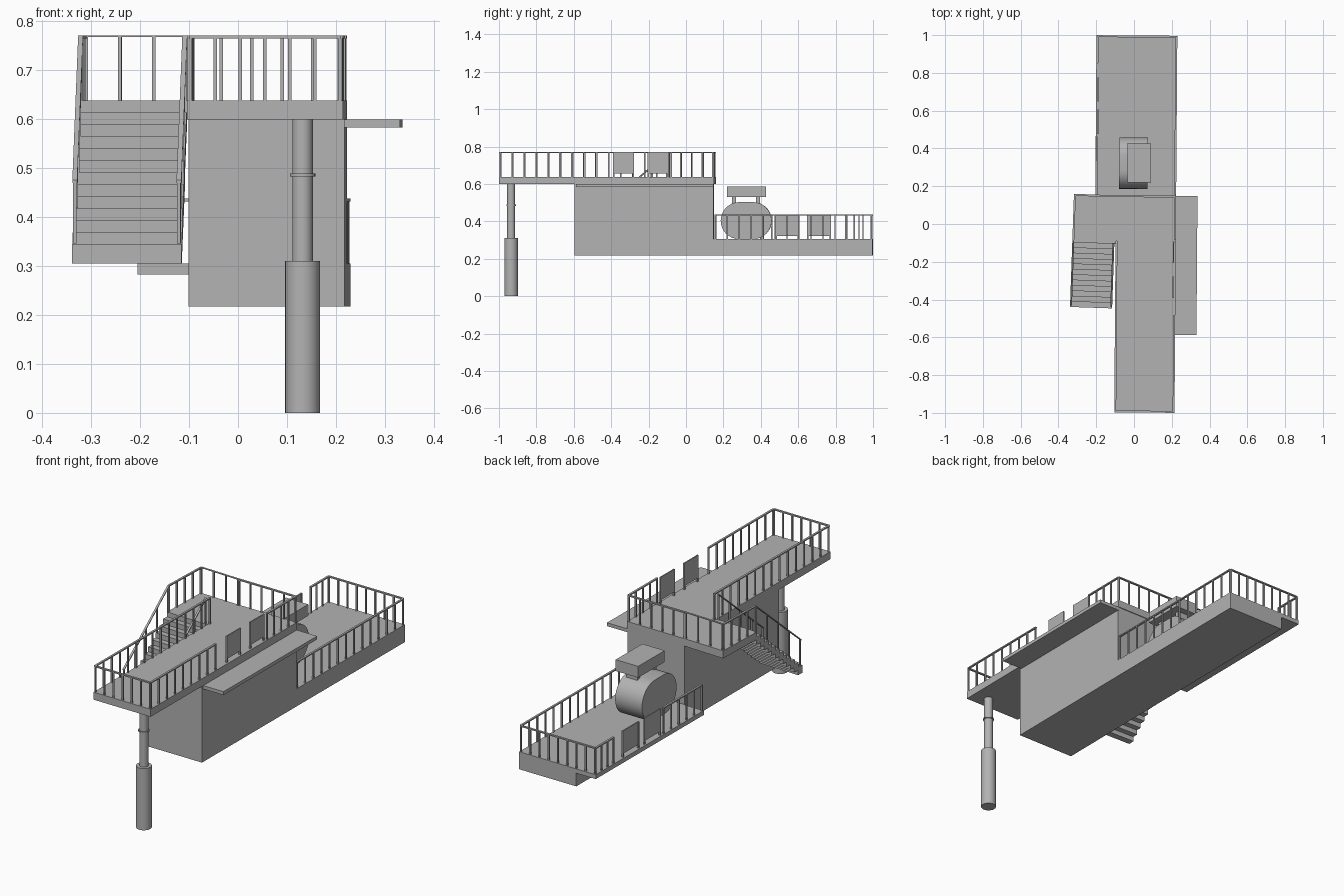
import bpy, bmesh, math
from mathutils import Matrix, Vector

cube = bpy.data.objects.get("Cube")
if cube:
    bpy.data.objects.remove(cube, do_unlink=True)

grey = bpy.data.materials.new("plain_grey")
grey.use_nodes = True
grey.diffuse_color = (0.45, 0.45, 0.45, 1)
grey.node_tree.nodes["Principled BSDF"].inputs["Base Color"].default_value = (0.45, 0.45, 0.45, 1)


def turn(degrees, pivot):
    p = Vector(pivot)
    return (Matrix.Translation(p) @ Matrix.Rotation(math.radians(degrees), 4, 'Z')
            @ Matrix.Translation(-p))


# The hull is turned very slightly, the landing and stairs a little more
MAIN = turn(-0.43, (0, 0, 0))
STAIR = turn(-2.0, (-0.1, 0.152, 0))


def finish(name, bm, frame=MAIN, smooth=False):
    bm.transform(frame)
    bmesh.ops.recalc_face_normals(bm, faces=bm.faces)
    mesh = bpy.data.meshes.new(name)
    bm.to_mesh(mesh)
    bm.free()
    mesh.materials.append(grey)
    obj = bpy.data.objects.new(name, mesh)
    bpy.context.collection.objects.link(obj)
    if smooth:
        bpy.ops.object.select_all(action='DESELECT')
        obj.select_set(True)
        bpy.context.view_layer.objects.active = obj
        bpy.ops.object.shade_smooth_by_angle(angle=math.radians(35))
    return obj


def add_box(bm, x, y, z):
    size = Matrix.Diagonal((x[1] - x[0], y[1] - y[0], z[1] - z[0], 1))
    mid = Matrix.Translation((sum(x) / 2, sum(y) / 2, sum(z) / 2))
    bmesh.ops.create_cube(bm, size=1, matrix=mid @ size)


def box(name, x, y, z, frame=MAIN):
    bm = bmesh.new()
    add_box(bm, x, y, z)
    return finish(name, bm, frame)


def add_bar(bm, a, b, width=0.01, height=0.006):
    """Rectangular bar from a to b, keeping its end cuts vertical."""
    a, b = Vector(a), Vector(b)
    side = (b - a).cross(Vector((0, 0, 1))).normalized() * width / 2
    up = Vector((0, 0, height / 2))
    ends = [[bm.verts.new(p + s * side + t * up)
             for s, t in ((-1, -1), (1, -1), (1, 1), (-1, 1))] for p in (a, b)]
    bm.faces.new(ends[0])
    bm.faces.new(ends[1])
    for i in range(4):
        j = (i + 1) % 4
        bm.faces.new((ends[0][i], ends[0][j], ends[1][j], ends[1][i]))


def railing(name, a, b, step=0.064, frame=MAIN, tall=0.133, thick=0.006):
    """Handrail above the foot line a-b, with evenly spaced square posts."""
    bm = bmesh.new()
    a, b = Vector(a), Vector(b)
    lift = Vector((0, 0, tall - thick / 2))
    add_bar(bm, a + lift, b + lift, height=thick)
    count = max(2, round((b - a).length / step))
    h = 0.0035
    for i in range(count + 1):
        p = a.lerp(b, (i + 0.04 * (1 - 2 * i / count)) / count)
        add_box(bm, (p.x - h, p.x + h), (p.y - h, p.y + h), (p.z, p.z + tall - thick))
    return finish(name, bm, frame)


# Hull, decks and side shelf
UP, LOW = 0.638, 0.305
box("lower_hull", (-0.097, 0.222), (-0.595, 0.998), (0.217, LOW))
box("upper_hull", (-0.097, 0.222), (-0.595, 0.148), (LOW, 0.6))
box("upper_deck", (-0.097, 0.222), (-0.998, 0.152), (0.6, UP))
box("lower_deck_overhang", (-0.206, -0.097), (0.15, 0.998), (0.283, LOW))
box("side_shelf", (0.215, 0.335), (-0.585, 0.15), (0.583, 0.6))

# Landing and stairs
box("landing", (-0.318, -0.09), (-0.105, 0.152), (0.6, UP), STAIR)
steps = bmesh.new()
rise, run = 0.0245, 0.0285
for i in range(12):
    top, back = UP - rise * (i + 1), -0.105 - run * i
    add_box(steps, (-0.318, -0.095), (back - run, back + 0.004), (top - 0.039, top))
finish("stair_steps", steps, STAIR)

# Upper railings
railing("upper_front_railing", (-0.092, -0.993, UP), (0.217, -0.993, UP), 0.048)
railing("upper_left_railing_front", (0.217, -0.993, UP), (0.217, -0.48, UP))
railing("upper_left_railing_back", (0.217, -0.08, UP), (0.217, 0.147, UP))
railing("upper_right_railing", (-0.092, -0.993, UP), (-0.092, -0.09, UP))
railing("upper_back_railing", (-0.1, 0.147, UP), (0.217, 0.147, UP))
railing("landing_back_railing", (-0.313, 0.147, UP), (-0.1, 0.147, UP), 0.063, STAIR, thick=0.003)
railing("landing_side_railing", (-0.313, -0.1, UP), (-0.313, 0.147, UP), 0.063, STAIR)
railing("stair_railing", (-0.313, -0.1, UP), (-0.313, -0.44, 0.343), 0.11, STAIR)
railing("stair_inner_railing", (-0.1, -0.1, UP), (-0.1, -0.44, 0.343), 0.11, STAIR)

# Lower railings
railing("lower_back_railing", (-0.2, 0.993, LOW), (0.217, 0.993, LOW), 0.05)
railing("lower_left_railing", (0.217, 0.155, LOW), (0.217, 0.993, LOW))
railing("lower_right_railing_back", (-0.2, 0.85, LOW), (-0.2, 0.993, LOW), 0.05)
railing("lower_right_railing_front", (-0.2, 0.155, LOW), (-0.2, 0.46, LOW))

# Gate panels in the railing gaps, each hung between two posts
for name, x, floor, spans in (
        ("upper_gate", 0.21, UP, ((-0.385, -0.28), (-0.2, -0.095))),
        ("lower_gate", -0.195, LOW, ((0.48, 0.6), (0.65, 0.77)))):
    for number, (near, far) in enumerate(spans):
        bm = bmesh.new()
        add_box(bm, (x - 0.003, x + 0.003), (near, far), (floor + 0.018, floor + 0.132))
        for y in (near, far):
            add_box(bm, (x - 0.004, x + 0.004), (y - 0.004, y + 0.004), (floor, floor + 0.132))
        finish(f"{name}_{number + 1}", bm)

# Telescopic support leg
for name, radius, low, high in (("leg_sleeve", 0.036, 0, 0.31),
                                ("leg_rod", 0.021, 0.31, 0.6),
                                ("leg_collar", 0.026, 0.483, 0.489)):
    bm = bmesh.new()
    bmesh.ops.create_cone(bm, cap_ends=True, segments=24, radius1=radius, radius2=radius,
                          depth=high - low,
                          matrix=Matrix.Translation((0.132, -0.935, (low + high) / 2)))
    finish(name, bm, Matrix(), True)

# Winch drum with rounded ends, lying across the lower deck
bm = bmesh.new()
ring = []
for side in (1, -1):
    for i in range(17):
        a = math.pi * (i / 16 - 0.5)
        ring.append(bm.verts.new((-0.08, 0.322 + side * (0.037 + 0.099 * math.cos(a)),
                                  0.404 + side * 0.099 * math.sin(a))))
cap = bm.faces.new(ring)
out = bmesh.ops.extrude_face_region(bm, geom=[cap], use_keep_orig=True)
moved = [v for v in out["geom"] if isinstance(v, bmesh.types.BMVert)]
bmesh.ops.translate(bm, verts=moved, vec=(0.15, 0, 0))
finish("winch_drum", bm, smooth=True)

# Control box raised on feet above the drum
box("control_box", (-0.037, 0.088), (0.219, 0.428), (0.53, 0.587))
for number, y in enumerate((0.257, 0.385)):
    box(f"control_box_foot_{number + 1}", (-0.01, 0.05), (y - 0.01, y + 0.01), (0.49, 0.53))
